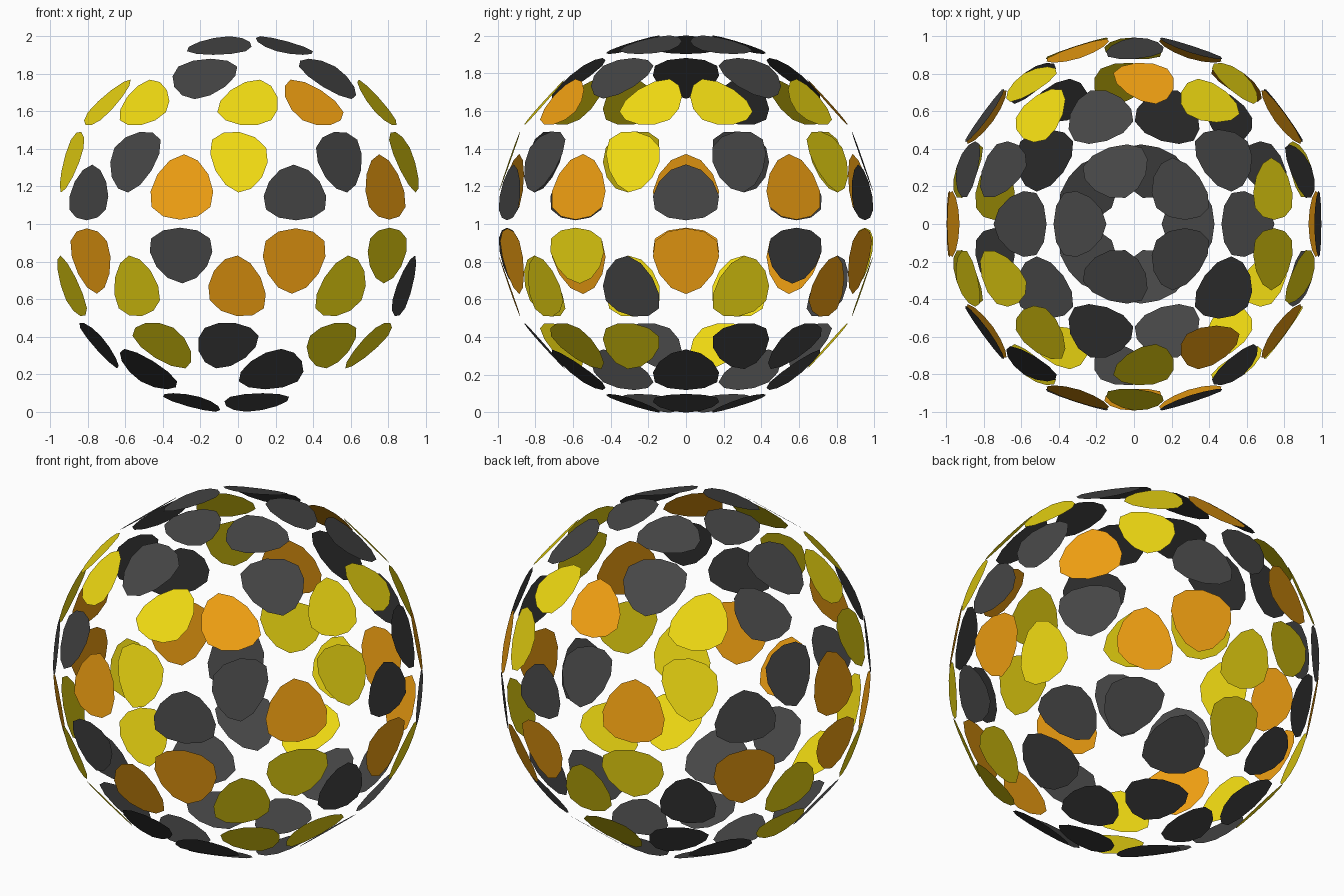
import bpy, bmesh
from math import atan2, degrees

if "Cube" in bpy.data.objects:
    bpy.data.objects.remove(bpy.data.objects["Cube"])

RADIUS = 1.053          # rounded plates then reach 1.0 from the centre
COLOURS = {
    'Y': ("yellow_plates", (0.87, 0.70, 0.006, 1)),
    'O': ("orange_plates", (0.87, 0.35, 0.006, 1)),
    'K': ("dark_plates", (0.06, 0.06, 0.06, 1)),
}
# Plate colours per ring, counter-clockwise from +x (the polar caps are all dark)
RINGS = [
    (0.45, 0.70, "YYOYKYYYOY"),
    (0.24, 0.45, "KYKYKYKYKY"),
    (0.00, 0.24, "KOKOKOKOKO"),
    (-0.24, 0.00, "OKOYOOOKOY"),
    (-0.45, -0.24, "YOYKYYYOYK"),
    (-0.70, -0.45, "KKYKYKYKYY"),
]


def azimuth(face):
    c = face.calc_center_median()
    return (degrees(atan2(c.y, c.x)) + 5) % 360


# Geodesic ball that supplies one triangle per plate
ball = bmesh.new()
bmesh.ops.create_icosphere(ball, subdivisions=2, radius=1)
ball.faces.ensure_lookup_table()
colour_of = {f.index: 'K' for f in ball.faces}
for low, high, codes in RINGS:
    ring = [f for f in ball.faces if low < f.calc_center_median().z < high]
    for f, code in zip(sorted(ring, key=azimuth), codes):
        colour_of[f.index] = code

# Separate triangles per colour, rounded off by subdivision
for code, (name, rgba) in COLOURS.items():
    bm = bmesh.new()
    for f in ball.faces:
        if colour_of[f.index] == code:
            bm.faces.new([bm.verts.new(v.co * RADIUS) for v in f.verts])
    mesh = bpy.data.meshes.new(name)
    bm.to_mesh(mesh)
    bm.free()
    mat = bpy.data.materials.new(name)
    mat.diffuse_color = rgba
    mat.use_nodes = True
    mat.node_tree.nodes["Principled BSDF"].inputs["Base Color"].default_value = mat.diffuse_color
    mesh.materials.append(mat)
    obj = bpy.data.objects.new(name, mesh)
    obj.location.z = 1
    bpy.context.collection.objects.link(obj)
    sub = obj.modifiers.new("round", 'SUBSURF')
    sub.levels = sub.render_levels = 2
ball.free()
